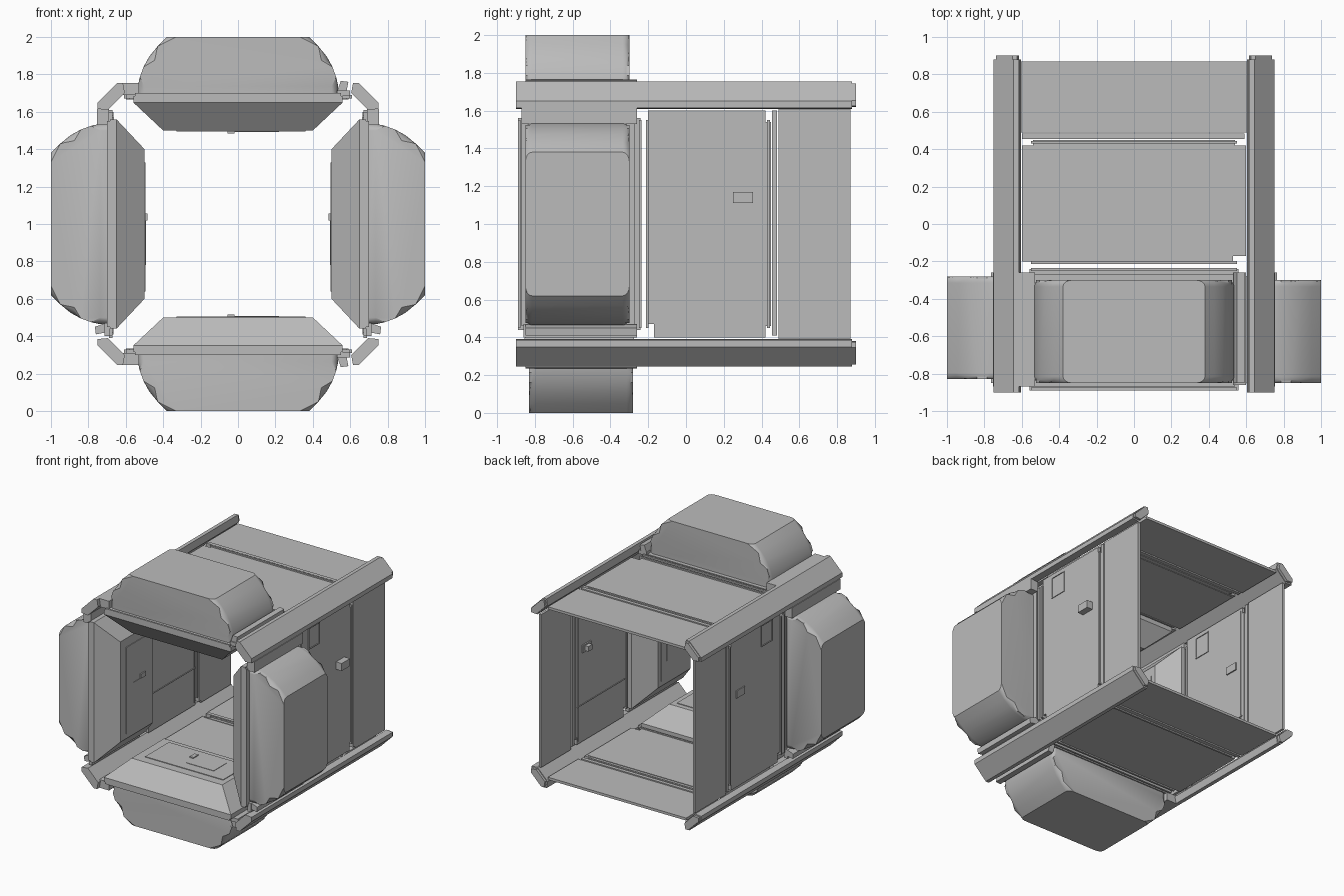
import bpy, bmesh, math
from mathutils import Vector

cube = bpy.data.objects.get("Cube")
if cube:
    bpy.data.objects.remove(cube)

grey = bpy.data.materials.new("light_grey")
grey.use_nodes = True
grey.diffuse_color = (0.5, 0.5, 0.5, 1)
grey.node_tree.nodes["Principled BSDF"].inputs["Base Color"].default_value = (0.5, 0.5, 0.5, 1)

# Each side is drawn in (u across, y along, r outward) and then placed
SIDES = {
    "top": lambda u, y, r: (u, y, 1 + r),
    "bottom": lambda u, y, r: (u, y, 1 - r),
    "left": lambda u, y, r: (r, y, 1 - u),
    "right": lambda u, y, r: (-r, y, 1 - u),
}


def finish(bm, name, place, smooth=False):
    for v in bm.verts:
        v.co = Vector(place(*v.co))
    bmesh.ops.recalc_face_normals(bm, faces=bm.faces)
    mesh = bpy.data.meshes.new(name)
    bm.to_mesh(mesh)
    bm.free()
    mesh.materials.append(grey)
    obj = bpy.data.objects.new(name, mesh)
    bpy.context.scene.collection.objects.link(obj)
    if smooth:
        bpy.ops.object.select_all(action="DESELECT")
        obj.select_set(True)
        bpy.context.view_layer.objects.active = obj
        bpy.ops.object.shade_smooth_by_angle(angle=math.radians(35))
    return obj


def loft(bm, rings):
    """Join rings of points and cap both ends."""
    rows = [[bm.verts.new(p) for p in ring] for ring in rings]
    n = len(rows[0])
    for a, b in zip(rows, rows[1:]):
        for i in range(n):
            j = (i + 1) % n
            bm.faces.new((a[i], a[j], b[j], b[i]))
    bm.faces.new(rows[0])
    bm.faces.new(rows[-1])


def box(name, place, u, y, r):
    bm = bmesh.new()
    loft(bm, [[(u[0], y[0], h), (u[1], y[0], h), (u[1], y[1], h), (u[0], y[1], h)] for h in r])
    return finish(bm, name, place)


def extrude_y(name, place, profile, y, bevel=0.0):
    bm = bmesh.new()
    loft(bm, [[(u, d, r) for u, r in profile] for d in y])
    if bevel:
        # round only the corners between the curved ends and the flat flanks
        rim = [e for e in bm.edges
               if abs(e.verts[0].co.y - e.verts[1].co.y) < 1e-5
               and max(abs(v.co.x) for v in e.verts) > 0.4
               and abs(e.verts[0].co.z - e.verts[1].co.z) > 0.01]
        bmesh.ops.bevel(bm, geom=rim, offset=bevel, segments=4, profile=0.5, affect="EDGES")
    return finish(bm, name, place, bevel > 0)


def extrude_r(name, place, outline, r):
    bm = bmesh.new()
    loft(bm, [[(u, y, h) for u, y in outline] for h in r])
    return finish(bm, name, place)


def rect(u, y0, y1, r):
    return [(-u, y0, r), (u, y0, r), (u, y1, r), (-u, y1, r)]


for side, place in SIDES.items():
    y0 = -0.85 if side in ("top", "left") else -0.83
    y1 = y0 + 0.55

    # Outer pod hull with curved ends
    half = [(0.38, 1.0), (0.43, 0.95), (0.475, 0.895), (0.505, 0.84),
            (0.525, 0.785), (0.535, 0.74), (0.535, 0.68)]
    profile = [(-u, r) for u, r in reversed(half)] + half
    extrude_y(side + "_pod_hull", place, profile, (y0, y1), 0.035)

    # Inner pod shell tapering toward the middle
    bm = bmesh.new()
    loft(bm, [rect(0.56, -0.89, -0.24, 0.685), rect(0.56, -0.89, -0.24, 0.65),
              rect(0.40, -0.77, -0.36, 0.50)])
    finish(bm, side + "_pod_inner_shell", place)
    box(side + "_pod_door", place, (-0.33, 0.36), (-0.70, -0.40), (0.495, 0.50))
    box(side + "_pod_hatch", place, (-0.02, 0.22), (-0.62, -0.46), (0.492, 0.495))
    box(side + "_pod_handle", place, (-0.055, -0.02), (-0.53, -0.47), (0.485, 0.50))

    # Flange ribs on both edges of the pod
    for i, y in enumerate((-0.89, -0.25)):
        box(f"{side}_flange_rib_{i}", place, (-0.55, 0.55), (y, y + 0.015), (0.685, 0.70))
    box(side + "_flange_seam", place, (-0.54, 0.54), (-0.87, -0.27), (0.68, 0.695))

    # Mounting bars: one reaches its rail, the other stops short
    box(side + "_mount_bar", place, (-0.615, -0.53), (-0.87, -0.26), (0.69, 0.755))
    box(side + "_mount_plate", place, (0.53, 0.60), (-0.86, -0.26), (0.685, 0.715))
    extrude_y(side + "_mount_clip", place,
              [(0.53, 0.71), (0.58, 0.71), (0.59, 0.76), (0.55, 0.765)], (-0.85, -0.26))

    # Middle wall with notched corners
    extrude_r(side + "_middle_wall", place,
              [(-0.60, -0.20), (0.53, -0.20), (0.53, -0.17), (0.60, -0.17),
               (0.60, 0.42), (0.54, 0.42), (0.54, 0.45), (-0.54, 0.45),
               (-0.54, 0.42), (-0.60, 0.42)], (0.67, 0.69))
    for i, y in enumerate((-0.213, 0.43)):
        box(f"{side}_wall_rib_{i}", place, (-0.55, 0.55), (y, y + 0.015), (0.665, 0.70))
    box(side + "_joint_strip", place, (-0.60, 0.59), (0.455, 0.483), (0.665, 0.695))
    box(side + "_wall_seam", place, (-0.58, 0.58), (0.40, 0.405), (0.666, 0.67))

    # Back wall
    box(side + "_back_wall", place, (-0.61, 0.61), (0.49, 0.87), (0.67, 0.69))

# Corner rails with narrower end caps
rail = [(-0.75, 0.615), (-0.75, 0.65), (-0.645, 0.755), (-0.615, 0.755),
        (-0.605, 0.70), (-0.695, 0.61)]
centre = Vector((sum(p[0] for p in rail) / 6, sum(p[1] for p in rail) / 6))
cap = [tuple(centre + (Vector(p) - centre) * 0.85) for p in rail]
for sx, label_x in ((-1, "right"), (1, "left")):
    for sz, label_z in ((1, "top"), (-1, "bottom")):
        def corner(u, y, r, sx=sx, sz=sz):
            return (-sx * u, y, 1 + sz * r)
        name = f"{label_z}_{label_x}_rail"
        extrude_y(name, corner, rail, (-0.90, 0.88))
        extrude_y(name + "_cap", corner, cap, (0.88, 0.90))

# Wall fittings: window frame, control box and access plate
for side in ("left", "right"):
    place = SIDES[side]
    for i, y in enumerate((-0.10, 0.035)):
        box(f"{side}_frame_upright_{i}", place, (-0.57, -0.40), (y, y + 0.006), (0.664, 0.696))
    for i, u in enumerate((-0.57, -0.406)):
        box(f"{side}_frame_bar_{i}", place, (u, u + 0.006), (-0.10, 0.041), (0.664, 0.696))
    depth = 0.74 if side == "left" else 0.697
    box(side + "_control_box", place, (-0.17, -0.11), (0.25, 0.355), (0.66, depth))
    box(side + "_lower_seam", place, (0.30, 0.305), (-0.18, 0.42), (0.664, 0.67))
box("left_inner_knob", SIDES["left"], (-0.16, -0.12), (0.28, 0.33), (0.63, 0.67))
